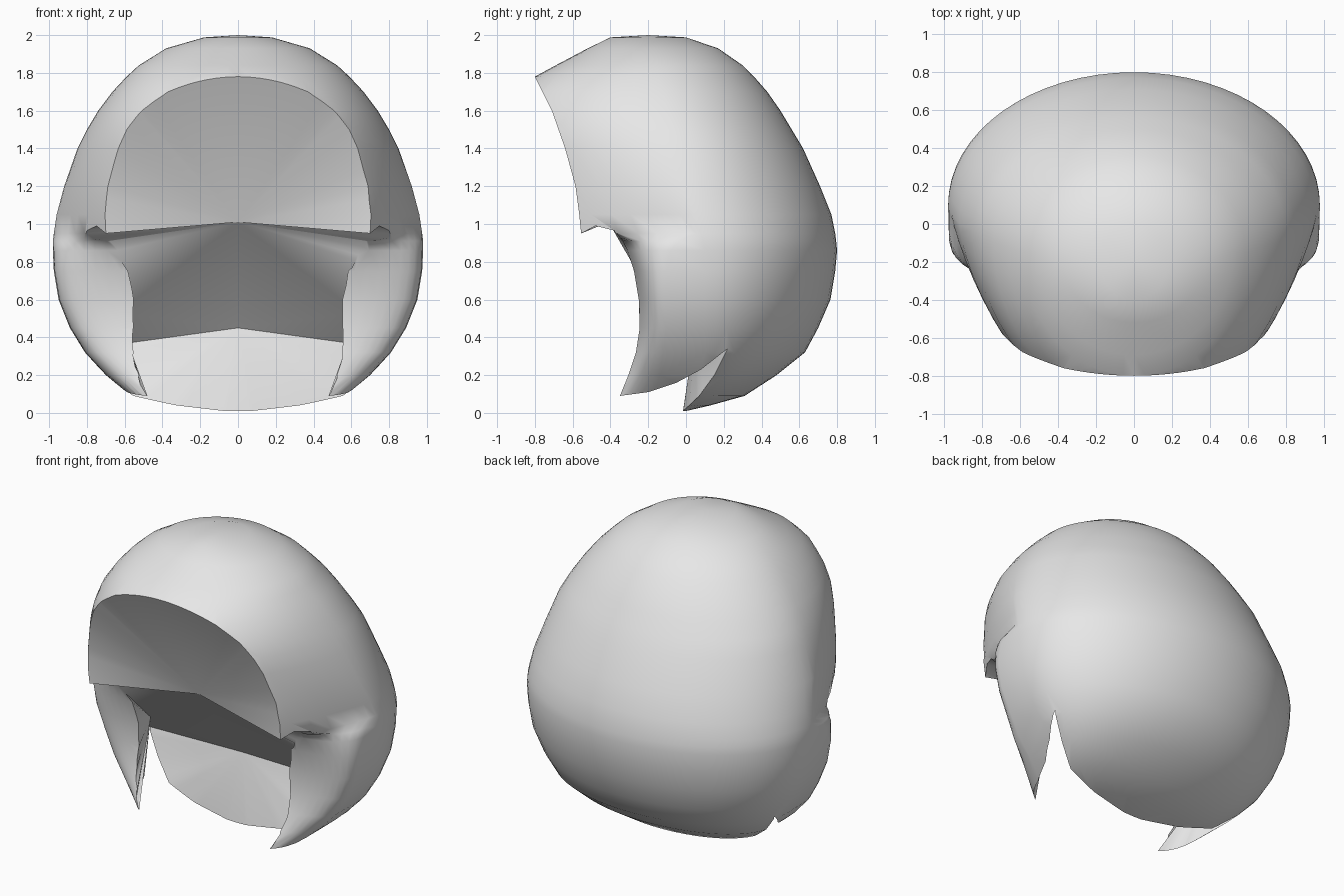
import bpy, bmesh, math

if "Cube" in bpy.data.objects:
    bpy.data.objects.remove(bpy.data.objects["Cube"])

SEGS = 64


def make_material(name, rgb):
    m = bpy.data.materials.new(name)
    m.diffuse_color = (*rgb, 1)
    m.use_nodes = True
    m.node_tree.nodes["Principled BSDF"].inputs["Base Color"].default_value = m.diffuse_color
    return m


def make_object(name, bm, mats):
    bmesh.ops.recalc_face_normals(bm, faces=bm.faces[:])
    me = bpy.data.meshes.new(name)
    bm.to_mesh(me)
    bm.free()
    for m in mats:
        me.materials.append(m)
    ob = bpy.data.objects.new(name, me)
    bpy.context.collection.objects.link(ob)
    return ob


grey = make_material("light_grey", (0.8, 0.8, 0.8))
marker = make_material("cut_marker", (0.8, 0.8, 0.8))

# Head sections: height, half width, y of widest point,
# opening edge x and y, back y, front pinch (below 1 is boxy)
SECTIONS = [
    (1.988, .18, -.20, 0, -.40, .00, 1), (1.93, .38, -.18, 0, -.52, .17, 1),
    (1.84, .525, -.15, 0, -.69, .30, 1), (1.78, .59, -.15, 0, -.80, .36, 1),
    (1.70, .665, -.12, .37, -.76, .43, 1), (1.60, .74, -.10, .51, -.71, .50, 1),
    (1.50, .80, -.06, .59, -.675, .56, 1.1), (1.40, .85, -.03, .635, -.64, .62, 1.15),
    (1.20, .92, .00, .69, -.585, .71, 1.4), (1.05, .96, .05, .705, -.565, .77, 1.6),
    (.95, .975, .08, .70, -.555, .79, 1.65), (.91, .98, .09, .68, -.335, .795, .6),
    (.86, .98, .10, .64, -.31, .80, .4), (.75, .975, .10, .585, -.275, .79, .28),
    (.60, .95, .10, .555, -.25, .765, .24), (.45, .89, .10, .555, -.245, .70, .25),
    (.32, .81, .10, .555, -.265, .63, .25), (.20, .70, .10, .525, -.305, .48, .28),
    (.09, .57, .00, .48, -.35, .31, .4), (.04, .38, -.10, 0, -.58, .13, 1),
    (.01, .16, -.15, 0, -.38, .00, 1)]
bm = bmesh.new()
rings = []
for z, w, yc, ex, ey, back, pinch in SECTIONS:
    depth = (yc - ey) / math.sqrt(1 - (ex / w) ** 2) ** pinch
    ring = []
    for i in range(SEGS):
        t = 2 * math.pi * i / SEGS
        s = math.sin(t)
        dy = (back - yc) * s if s > 0 else -depth * abs(s) ** pinch
        ring.append(bm.verts.new((w * math.cos(t), yc + dy, z)))
    rings.append(ring)
top = bm.verts.new((0, -.2, 2))
bottom = bm.verts.new((0, -.15, 0))
for i in range(SEGS):
    j = (i + 1) % SEGS
    bm.faces.new((top, rings[0][i], rings[0][j]))
    bm.faces.new((bottom, rings[-1][j], rings[-1][i]))
    for a, b in zip(rings, rings[1:]):
        bm.faces.new((a[i], b[i], b[j], a[j]))
shell = make_object("shell", bm, [grey, marker])

# Side profile of the face opening, temples, cheek guards, notch and neck rim
brow_edge = [(s[4], s[0]) for s in SECTIONS if .94 < s[0] < 1.79]
cheek_edge = [(s[4], s[0]) for s in SECTIONS if .08 < s[0] < .94]
PROFILE = ([(-1.5, 1.86), (-.835, 1.86)] + brow_edge + [(-.48, .99), (-.38, .965)]
           + cheek_edge + [(-.20, .11), (-.05, .16), (.08, .23), (.22, .34),
                           (.15, .20), (.07, .09), (-.02, .005), (-.05, -.3), (-1.5, -.3)])
bm = bmesh.new()
left, right = ([bm.verts.new((x, y, z)) for y, z in PROFILE] for x in (-1.5, 1.5))
bm.faces.new(left)
bm.faces.new(right[::-1])
for i in range(len(PROFILE)):
    j = (i + 1) % len(PROFILE)
    bm.faces.new((left[i], right[i], right[j], left[j]))
for f in bm.faces:
    f.material_index = 1
cutter = make_object("opening_cutter", bm, [grey, marker])
cutter.hide_render = True

mod = shell.modifiers.new("opening", 'BOOLEAN')
mod.operation = 'DIFFERENCE'
mod.solver = 'EXACT'
mod.object = cutter
deps = bpy.context.evaluated_depsgraph_get()
cut_mesh = bpy.data.meshes.new_from_object(shell.evaluated_get(deps))
shell.modifiers.clear()
shell.data = cut_mesh
bpy.data.objects.remove(cutter)

# Open the cut, then line it with a hollow face plate, cheeks and neck lining
bm = bmesh.new()
bm.from_mesh(cut_mesh)
bmesh.ops.delete(bm, geom=[f for f in bm.faces if f.material_index == 1], context='FACES')
bmesh.ops.remove_doubles(bm, verts=bm.verts[:], dist=.0005)
brow = bm.verts.new((0, -.41, 1.01))
neck = bm.verts.new((0, .05, .45))
cheeks = {s: bm.verts.new((s * .64, 0, .53)) for s in (-1, 1)}


def hub_for(edge):
    c = (edge.verts[0].co + edge.verts[1].co) / 2
    if c.z > .8:
        return brow
    if c.z < .34 + 1.05 * (c.y - .22):
        return neck
    return cheeks[1 if c.x > 0 else -1]


def tri(a, b, c):
    if len({a, b, c}) == 3 and not bm.faces.get((a, b, c)):
        bm.faces.new((a, b, c))


touch = {}
for e in [e for e in bm.edges if e.is_boundary]:
    hub = hub_for(e)
    tri(e.verts[0], e.verts[1], hub)
    for v in e.verts:
        touch.setdefault(v, set()).add(hub)
for v, hubs in touch.items():
    if len(hubs) == 2:
        tri(v, *hubs)
for c in cheeks.values():
    tri(brow, c, neck)

for f in bm.faces:
    f.material_index = 0
bmesh.ops.recalc_face_normals(bm, faces=bm.faces[:])
bm.to_mesh(cut_mesh)
bm.free()
cut_mesh.materials.clear()
cut_mesh.materials.append(grey)
bpy.data.materials.remove(marker)
shell.name = "helmet_shell"

# Smooth surface with crisp rims
bpy.context.view_layer.objects.active = shell
shell.select_set(True)
bpy.ops.object.shade_smooth_by_angle(angle=math.radians(55))
